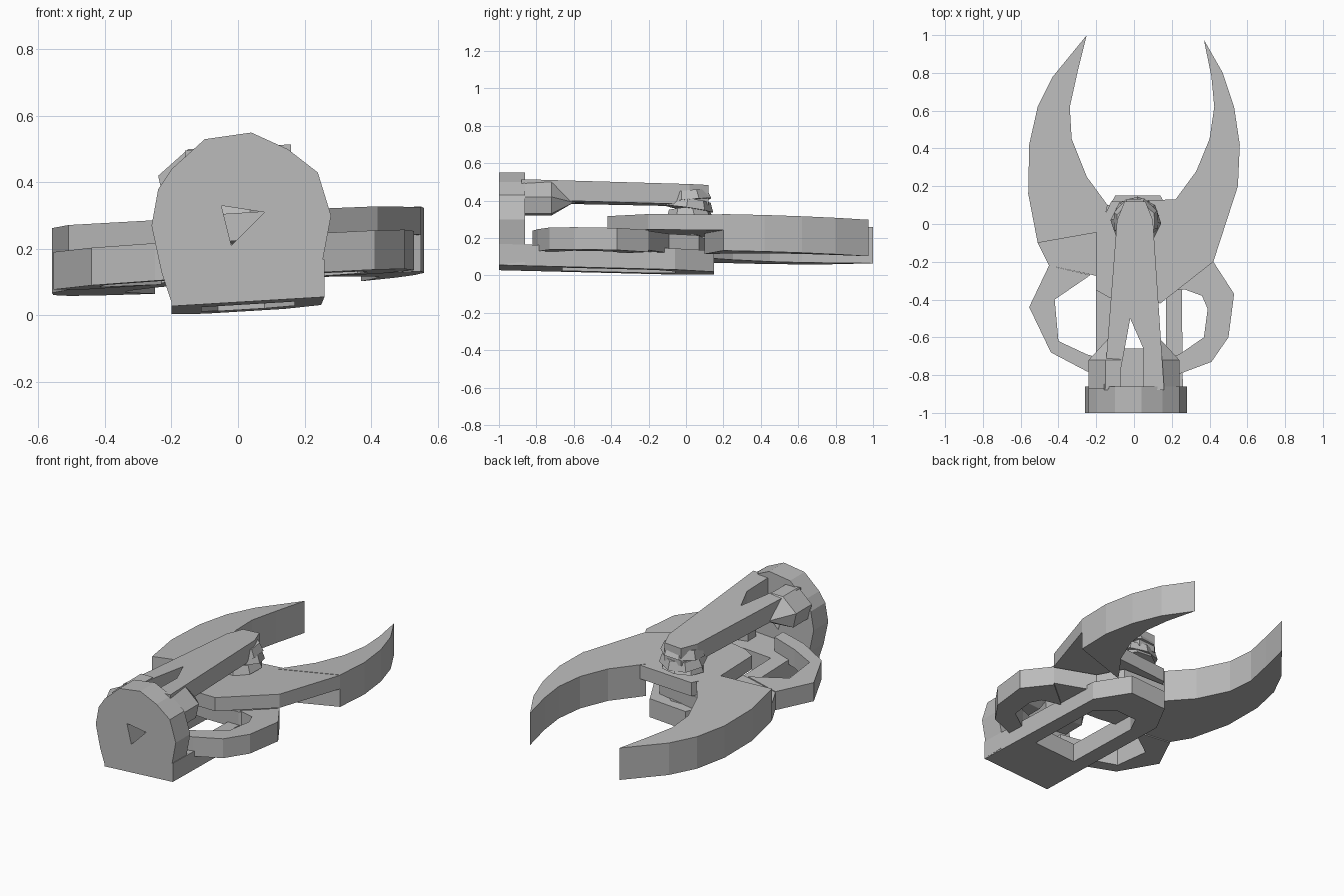
import bpy, bmesh, math
from mathutils import Vector, Matrix
from mathutils.geometry import tessellate_polygon

cube = bpy.data.objects.get("Cube")
if cube:
    bpy.data.objects.remove(cube, do_unlink=True)

GREY = (0.5, 0.5, 0.5, 1)
mat = bpy.data.materials.new("plain grey")
mat.use_nodes = True
mat.diffuse_color = GREY
mat.node_tree.nodes["Principled BSDF"].inputs["Base Color"].default_value = GREY


def finish(name, bm, tilt=True):
    """Turn a bmesh into an object, leaning it with the rest of the gripper."""
    if tilt:
        for v in bm.verts:
            v.co.z += 0.06 * v.co.x - 0.025 * v.co.y
    bmesh.ops.recalc_face_normals(bm, faces=bm.faces)
    me = bpy.data.meshes.new(name)
    bm.to_mesh(me)
    bm.free()
    me.materials.append(mat)
    ob = bpy.data.objects.new(name, me)
    bpy.context.collection.objects.link(ob)
    return ob


def plate(name, loops, low, high, upright=False):
    """Extrude an outline with optional holes, along z or (upright) along y."""
    bm = bmesh.new()
    loops3 = [[Vector((a, b, 0)) for a, b in loop] for loop in loops]
    verts = [bm.verts.new((p.x, low, p.y) if upright else (p.x, p.y, low))
             for loop in loops3 for p in loop]
    for tri in tessellate_polygon(loops3):
        bm.faces.new([verts[i] for i in tri])
    out = bmesh.ops.extrude_face_region(bm, geom=bm.faces[:])
    moved = [g for g in out["geom"] if isinstance(g, bmesh.types.BMVert)]
    step = high - low
    bmesh.ops.translate(bm, verts=moved, vec=(0, step, 0) if upright else (0, 0, step))
    return finish(name, bm, not upright)


def hull(name, points):
    bm = bmesh.new()
    for p in points:
        bm.verts.new(p)
    out = bmesh.ops.convex_hull(bm, input=bm.verts[:])
    spare = [g for g in out["geom_interior"] if isinstance(g, bmesh.types.BMVert)]
    bmesh.ops.delete(bm, geom=spare, context="VERTS")
    return finish(name, bm, False)


# Wrist disc with a triangular opening
plate("wrist_disc", [
    [(-0.2, 0.04), (0.26, 0.06), (0.25, 0.14), (0.28, 0.3), (0.24, 0.43), (0.15, 0.5),
     (0.04, 0.55), (-0.1, 0.53), (-0.2, 0.44), (-0.24, 0.38), (-0.26, 0.27), (-0.23, 0.13)],
    [(-0.05, 0.33), (0.08, 0.31), (-0.02, 0.21)]], -1, -0.86, True)

# Lower arm: a long frame with a window
plate("lower_arm", [
    [(-0.2, -1), (0.26, -1), (0.25, -0.06), (0.14, 0.15), (-0.1, 0.15), (-0.2, -0.04)],
    [(-0.11, -0.66), (0.17, -0.66), (0.17, -0.16), (0.08, -0.06), (-0.06, -0.06), (-0.11, -0.16)]],
    0.015, 0.128)

# Upper arm, forked toward the wrist
plate("upper_arm", [
    [(-0.16, -0.88), (-0.09, -0.88), (-0.02, -0.5), (0.05, -0.66), (0.05, -0.88),
     (0.16, -0.88), (0.1, 0.02), (0.06, 0.12), (-0.05, 0.12), (-0.09, 0.02)]], 0.375, 0.483)

# Flared legs joining the fork to the wrist
for side, label in ((-1, "right"), (1, "left")):
    section = [(0.07, 0.5), (0.15, 0.5), (0.24, 0.42), (0.22, 0.33), (0.09, 0.32)]
    pts = [(side * x, y, z) for y in (-0.87, -0.72) for x, z in section]
    pts += [(side * 0.13, -0.6, 0.39), (side * 0.08, -0.6, 0.39)]
    hull(label + "_fork_leg", pts)

# Curved claw blades
plate("right_blade", [
    [(-0.25, 1), (-0.43, 0.78), (-0.51, 0.62), (-0.555, 0.42), (-0.56, 0.16), (-0.51, -0.1),
     (-0.17, -0.04), (-0.14, 0.1), (-0.25, 0.25), (-0.33, 0.45), (-0.34, 0.62), (-0.3, 0.8)]],
    0.105, 0.3)
plate("left_blade", [
    [(0.37, 0.975), (0.47, 0.8), (0.53, 0.62), (0.56, 0.42), (0.55, 0.2), (0.2, 0.1),
     (0.22, 0.13), (0.33, 0.28), (0.4, 0.45), (0.425, 0.62), (0.41, 0.78)]],
    0.105, 0.3)

# Flat crossing plates that overlap at the pivot
plate("upper_cross_plate", [
    [(0.55, 0.2), (0.42, -0.2), (0.14, -0.42), (-0.13, -0.39), (-0.2, -0.35), (-0.2, -0.05),
     (-0.12, 0.12), (0.22, 0.13)]], 0.215, 0.298)
plate("lower_cross_plate", [
    [(-0.51, -0.1), (-0.45, -0.22), (-0.22, -0.27), (0, -0.32), (0.25, -0.35), (0.4, -0.3),
     (0.42, -0.2), (0.2, -0.09), (0.13, 0.07), (-0.14, 0.1)]], 0.105, 0.208)

# Bent handles behind the pivot
plate("right_handle", [
    [(-0.45, -0.22), (-0.555, -0.44), (-0.44, -0.68), (-0.25, -0.78), (-0.08, -0.82),
     (-0.08, -0.74), (-0.25, -0.69), (-0.4, -0.62), (-0.42, -0.4), (-0.23, -0.27)]], 0.1, 0.213)
plate("left_handle", [
    [(0.42, -0.2), (0.53, -0.37), (0.5, -0.6), (0.41, -0.73), (0.25, -0.79), (0.1, -0.82),
     (0.1, -0.74), (0.24, -0.69), (0.37, -0.6), (0.39, -0.45), (0.36, -0.38), (0.25, -0.34)]],
    0.095, 0.213)

# Pivot: a stack of tilted faceted washers on a bolt
washers = [(0.065, 0.27, 0.42), (0.1, 0.06, 0.1), (0.125, 0.05, 0.335),
           (0.135, 0.05, 0.38), (0.125, 0.05, 0.425)]
for i, (radius, depth, z) in enumerate(washers):
    bm = bmesh.new()
    lean = 0.12 * (-1) ** i if i > 1 else 0
    place = (Matrix.Translation((0.01, 0.015, z if i else 0.25))
             @ Matrix.Rotation(lean, 4, "X") @ Matrix.Rotation(i * 0.5, 4, "Z"))
    bmesh.ops.create_cone(bm, cap_ends=True, segments=8, radius1=radius,
                          radius2=radius * 0.85, depth=depth if i else 0.4, matrix=place)
    finish("pivot_bolt" if i == 0 else "pivot_washer_%d" % i, bm)
